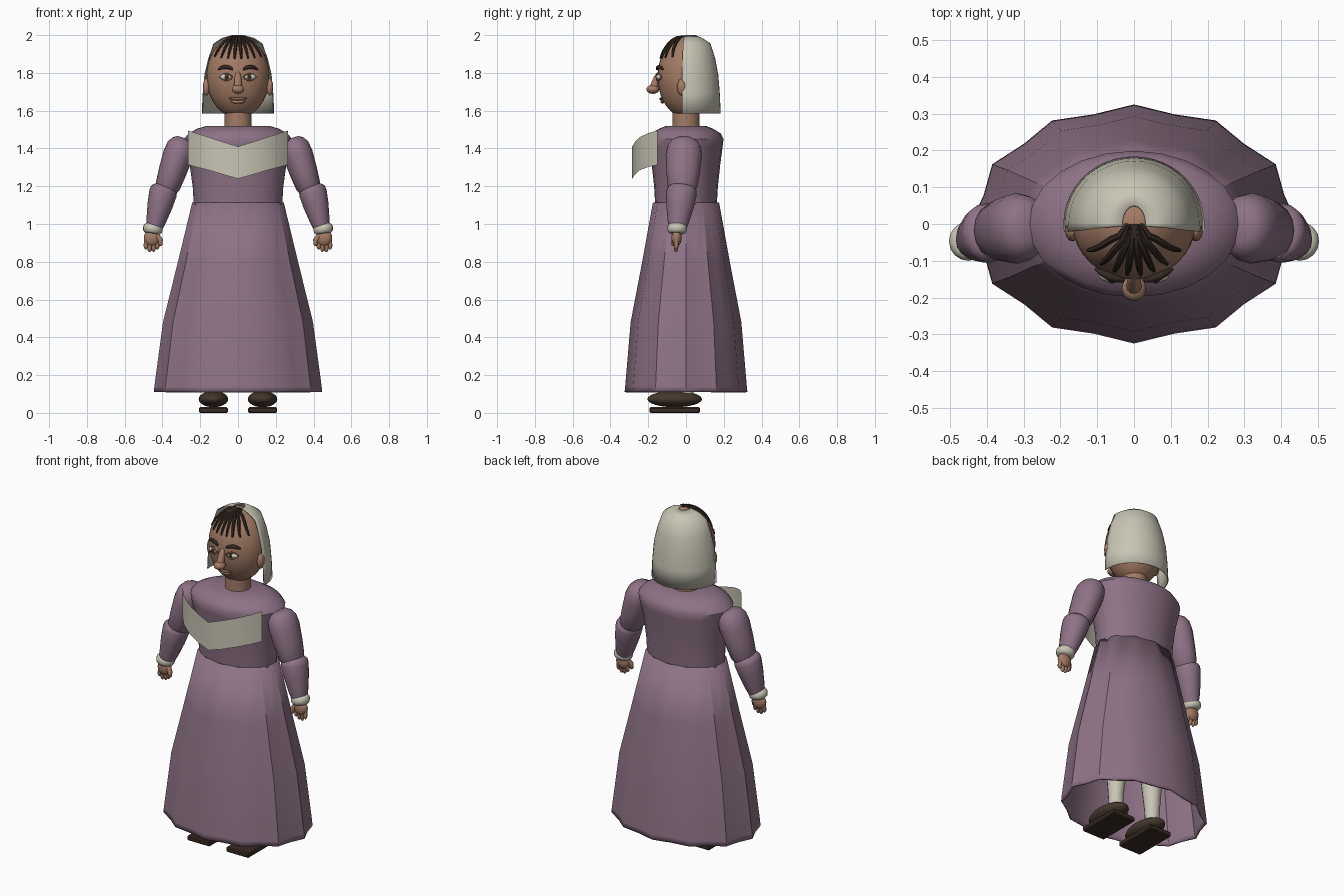
import bpy, bmesh, math
from mathutils import Vector

if "Cube" in bpy.data.objects:
    bpy.data.objects.remove(bpy.data.objects["Cube"])


def material(name, r, g, b):
    m = bpy.data.materials.new(name)
    m.diffuse_color = (r, g, b, 1)
    m.use_nodes = True
    m.node_tree.nodes["Principled BSDF"].inputs["Base Color"].default_value = m.diffuse_color
    return m


PURPLE = material("plum cloth", 0.27, 0.17, 0.24)
CREAM = material("cream linen", 0.58, 0.56, 0.46)
SKIN = material("skin", 0.37, 0.20, 0.13)
LIP = material("lip", 0.24, 0.12, 0.085)
HAIR = material("dark hair", 0.035, 0.022, 0.016)
SHOE = material("shoe leather", 0.06, 0.038, 0.025)
SOLE = material("shoe sole", 0.045, 0.025, 0.018)
WHITE = material("eye white", 0.62, 0.60, 0.55)
IRIS = material("iris brown", 0.10, 0.05, 0.025)


def finish(name, bm, mat, smooth=40, solid=0):
    if not solid:
        bmesh.ops.recalc_face_normals(bm, faces=bm.faces)
    me = bpy.data.meshes.new(name)
    bm.to_mesh(me)
    bm.free()
    ob = bpy.data.objects.new(name, me)
    bpy.context.collection.objects.link(ob)
    me.materials.append(mat)
    bpy.ops.object.select_all(action='DESELECT')
    ob.select_set(True)
    bpy.context.view_layer.objects.active = ob
    if smooth:
        bpy.ops.object.shade_smooth_by_angle(angle=math.radians(smooth))
    if solid:
        mod = ob.modifiers.new("thickness", 'SOLIDIFY')
        mod.thickness = solid
        mod.offset = -1
    return ob


def skin_rings(rings, closed=True, caps=True):
    """Bridge a list of point rings with quads."""
    bm = bmesh.new()
    vs = [[bm.verts.new(p) for p in ring] for ring in rings]
    n = len(vs[0])
    for a, b in zip(vs, vs[1:]):
        for i in range(n if closed else n - 1):
            j = (i + 1) % n
            bm.faces.new((a[i], a[j], b[j], b[i]))
    if caps:
        bm.faces.new(vs[0][::-1])
        bm.faces.new(vs[-1])
    return bm


def ellipse(z, rx, ry, n, wave=0, start=0.0, sweep=math.tau, closed=True):
    out = []
    for i in range(n):
        a = start + sweep * i / (n if closed else n - 1)
        k = 1 - wave * (i % 2)
        out.append((rx * k * math.cos(a), ry * k * math.sin(a), z))
    return out


def tube(name, pts, radii, mat, n=12, sy=1.0, smooth=50):
    """Round tube through points; sy stretches it front to back."""
    pts = [Vector(p) for p in pts]
    rings = []
    for i, p in enumerate(pts):
        d = (pts[min(i + 1, len(pts) - 1)] - pts[max(i - 1, 0)]).normalized()
        whole = (pts[-1] - pts[0]).normalized()
        ref = Vector((0, 1, 0)) if abs(whole.y) < 0.75 else Vector((1, 0, 0))
        u = (ref - d * ref.dot(d)).normalized()
        v = d.cross(u)
        rings.append([p + radii[i] * (u * sy * math.cos(t) + v * math.sin(t))
                      for t in (math.tau * k / n for k in range(n))])
    return finish(name, skin_rings(rings), mat, smooth)


def ball(name, c, r, mat, seg=20, rings=12):
    bm = bmesh.new()
    bmesh.ops.create_uvsphere(bm, u_segments=seg, v_segments=rings, radius=1)
    for v in bm.verts:
        v.co = Vector((v.co.x * r[0] + c[0], v.co.y * r[1] + c[1], v.co.z * r[2] + c[2]))
    return finish(name, bm, mat, 60)


def along(a, b, ts):
    a, b = Vector(a), Vector(b)
    return [a.lerp(b, t) for t in ts]


HC, HR = Vector((0, 0, 1.78)), Vector((0.167, 0.15, 0.217))


def face_y(x, z):
    """Front surface of the head at x, z."""
    return -HR.y * math.sqrt(max(0, 1 - (x / HR.x) ** 2 - ((z - HC.z) / HR.z) ** 2))


# Dress: scalloped hollow skirt and closed bodice
skirt = [ellipse(z, rx, ry, 24, 0.05) for z, rx, ry in
         ((0.11, .445, .325), (0.14, .443, .322), (0.48, .397, .293),
          (0.80, .318, .232), (1.115, .242, .175))]
finish("skirt", skin_rings(skirt, caps=False), PURPLE, 40, solid=0.01)
bodice = [ellipse(z, rx, ry, 24) for z, rx, ry in
          ((1.10, .234, .163), (1.20, .240, .169), (1.32, .257, .182), (1.41, .28, .194),
           (1.45, .286, .199), (1.48, .262, .183), (1.505, .215, .142), (1.52, .165, .105))]
finish("bodice", skin_rings(bodice), PURPLE, 40)

# Shawl: thin V-shaped sheet standing in front of the chest
half = [(.265, -.15, 1.495, 1.313), (.222, -.20, 1.481, 1.302),
        (.155, -.245, 1.46, 1.285), (.08, -.27, 1.435, 1.262)]
row = [(-x, y, a, b) for x, y, a, b in half] + [(0, -.285, 1.41, 1.24)] + half[::-1]
finish("shawl", skin_rings([[(x, y, b) for x, y, a, b in row],
                            [(x, y, a) for x, y, a, b in row]], False, False), CREAM, 30)

# Head and neck
tube("neck", [(0, 0, 1.49), (0, 0, 1.63)], [.072, .072], SKIN, 20)
ball("head", HC, HR, SKIN, 32, 20)

# Linen cap: open-fronted shell with a small crown hole
a0 = math.radians(-7)
cap = [ellipse(z, rx, ry, 25, 0, a0, math.pi - 2 * a0, False) for z, rx, ry in
       ((1.585, .192, .184), (1.69, .187, .179), (1.79, .178, .171), (1.875, .158, .155),
        (1.955, .13, .13), (1.985, .085, .085), (2.0, .032, .05))]
finish("cap", skin_rings(cap, False, False), CREAM, 50, solid=0.005)

# Fringe: strands fanning from the crown over the forehead
for i in range(8):
    ex = -.125 + .25 * i / 7
    ez = 1.885 - .01 * math.cos(ex * 12)
    pts = []
    for k in range(7):
        t = k / 6
        x = ex * (0.1 + 0.9 * t ** 0.8)
        z = 1.992 - (1.992 - ez) * t ** 1.7
        pts.append((x, face_y(x, z) - .003, z))
    pts[0] = (ex * .15, 0, 1.992)
    tube("fringe_strand", pts, [.007, .009, .01, .01, .009, .008, .005], HAIR, 6)

# Nose and mouth
tube("nose_bridge", [(0, -.140, 1.80), (0, -.152, 1.775), (0, -.172, 1.72)], [.012, .018, .022], SKIN)
ball("nose_tip", (0, -.175, 1.713), (.033, .034, .024), SKIN)
for name, z, r, w in (("upper_lip", 1.662, .008, .05), ("lower_lip", 1.647, .010, .04)):
    xs = [-w, -w * .5, 0, w * .5, w]
    tube(name, [(x, face_y(x, z) - .007, z + 1.5 * x * x) for x in xs],
         [.002, r * .9, r, r * .9, .002], LIP if r < .009 else SKIN, 8)

for s in (-1, 1):
    # Eyes, lids, brows and ears
    y = face_y(.062, 1.78)
    ball("eye", (s * .062, y - .001, 1.778), (.033, .018, .017), WHITE, 16, 10)
    ball("iris", (s * .060, y - .014, 1.778), (.013, .007, .013), IRIS, 12, 8)
    ball("pupil", (s * .060, y - .019, 1.778), (.006, .004, .006), HAIR, 10, 6)
    lid = [.028, .045, .062, .08, .096]
    for name, k in (("upper_lid", 1), ("lower_lid", -1)):
        tube(name, [(s * x, face_y(x, 1.78) - .012 + .1 * abs(x - .062),
                     1.778 + k * (.018 - 14 * (x - .062) ** 2)) for x in lid],
             [.003, .005, .006, .005, .003], SKIN, 6)
    brow = [.028, .048, .068, .088, .105]
    tube("eyebrow", [(s * x, face_y(x, 1.82) - .008, 1.832 - 9 * (x - .066) ** 2) for x in brow],
         [.006, .010, .011, .009, .004], HAIR, 8)
    ball("ear", (s * .168, -.02, 1.725), (.019, .027, .045), SKIN, 14, 10)

    # Sleeves in two tapered lengths
    ts = [0, .05, .14, .3, .6, .85, 1]
    tube("upper_sleeve", along((s * .288, -.008, 1.455), (s * .387, -.02, 1.155), ts),
         [.035, .058, .074, .080, .074, .066, .045], PURPLE, 16, 1.2)
    ts = [0, .06, .16, .45, .8, 1]
    tube("lower_sleeve", along((s * .388, -.02, 1.20), (s * .444, -.045, .975), ts),
         [.055, .070, .074, .067, .053, .042], PURPLE, 16, 1.1)
    tube("cuff", along((s * .447, -.046, 1.0), (s * .455, -.048, .95), [0, .2, .5, .8, 1]),
         [.040, .050, .053, .050, .040], CREAM, 16)

    # Hand with four fingers and a thumb
    ball("palm", (s * .456, -.05, .926), (.043, .027, .045), SKIN, 16, 10)
    for dx, tip in ((-.027, .866), (-.009, .853), (.010, .852), (.028, .866)):
        tube("finger", [(s * (.456 + dx), -.05, .92), (s * (.457 + dx * 1.1), -.052, .885),
                        (s * (.457 + dx * 1.1), -.053, tip + .008), (s * (.457 + dx * 1.1), -.053, tip)],
             [.012, .012, .010, .004], SKIN, 8)
    tube("thumb", [(s * .430, -.055, .94), (s * .411, -.063, .915), (s * .410, -.066, .89),
                   (s * .411, -.066, .884)], [.014, .014, .011, .005], SKIN, 8)

    # Stockinged leg, shoe and flat sole
    tube("leg", [(s * .13, 0, .07), (s * .13, 0, .16), (s * .125, 0, .36), (s * .12, 0, .75)],
         [.040, .042, .060, .075], CREAM, 16)
    ball("shoe", (s * .13, -.06, .073), (.078, .145, .043), SHOE, 20, 12)
    bm = bmesh.new()
    bmesh.ops.create_cube(bm, size=1)
    for v in bm.verts:
        v.co = Vector((v.co.x * .152 + s * .13, v.co.y * .268 - .06, v.co.z * .03 + .015))
    bmesh.ops.bevel(bm, geom=bm.edges[:], offset=.006, segments=1, affect='EDGES')
    finish("sole", bm, SOLE, 0)
